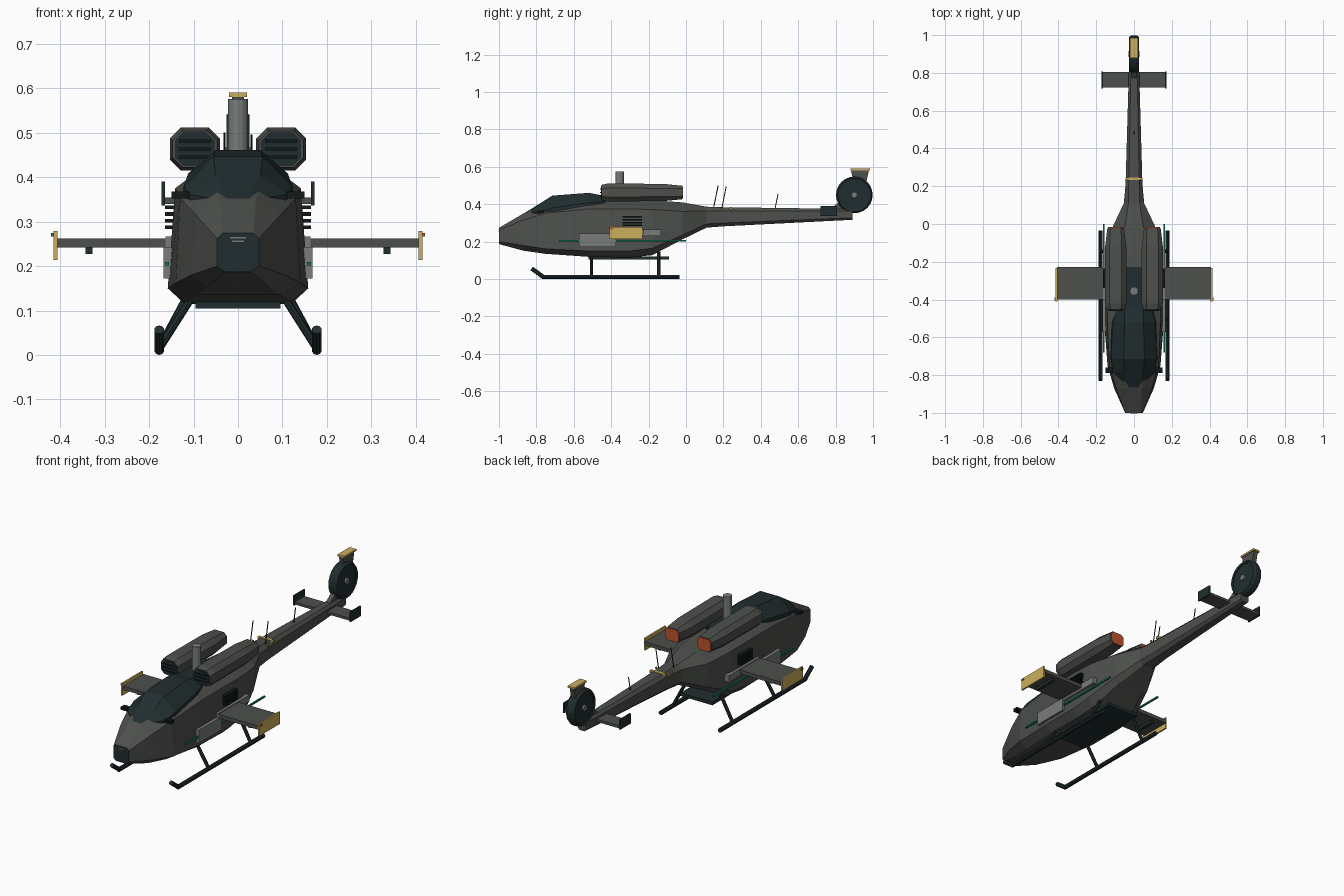
import bpy, bmesh, math
from mathutils import Vector

if "Cube" in bpy.data.objects:
    bpy.data.objects.remove(bpy.data.objects["Cube"])


def mat(name, r, g, b):
    m = bpy.data.materials.new(name)
    m.diffuse_color = (r, g, b, 1)
    m.use_nodes = True
    m.node_tree.nodes["Principled BSDF"].inputs["Base Color"].default_value = m.diffuse_color
    return m


BODY = mat("olive grey", .075, .08, .073)
DARK = mat("dark teal", .015, .027, .029)
BLACK = mat("near black", .006, .009, .01)
LIGHT = mat("light grey", .19, .2, .195)
GOLD = mat("gold", .6, .43, .11)
ORANGE = mat("exhaust orange", .5, .09, .025)
GREEN = mat("green", .006, .2, .12)


def finish(name, bm, *mats):
    bmesh.ops.recalc_face_normals(bm, faces=bm.faces[:])
    me = bpy.data.meshes.new(name)
    bm.to_mesh(me)
    bm.free()
    for m in mats:
        me.materials.append(m)
    ob = bpy.data.objects.new(name, me)
    bpy.context.collection.objects.link(ob)
    return ob


def box(name, x, y, z, m):
    """Box from (min, max) pairs."""
    bm = bmesh.new()
    bmesh.ops.create_cube(bm, size=1)
    for v in bm.verts:
        v.co = [(a + b) / 2 + c * (b - a) for c, (a, b) in zip(v.co, (x, y, z))]
    return finish(name, bm, m)


def side_box(name, x, y, z, m):
    """Box on both sides of the aircraft."""
    for s, side in ((1, "right"), (-1, "left")):
        box(f"{name}_{side}", sorted((s * x[0], s * x[1])), y, z, m)


def rod(name, a, b, r, m, sides=10):
    a, b = Vector(a), Vector(b)
    d = b - a
    bm = bmesh.new()
    bmesh.ops.create_cone(bm, cap_ends=True, segments=sides, radius1=r, radius2=r, depth=d.length)
    rot = d.to_track_quat('Z', 'Y')
    for v in bm.verts:
        v.co = rot @ v.co + (a + b) / 2
    return finish(name, bm, m)


def loft(name, rings, mats, front=0, back=0):
    """Skin a list of equal closed rings; caps take their own material index."""
    bm = bmesh.new()
    vr = [[bm.verts.new(p) for p in ring] for ring in rings]
    n = len(vr[0])
    for a, b in zip(vr, vr[1:]):
        for i in range(n):
            bm.faces.new((a[i], a[(i + 1) % n], b[(i + 1) % n], b[i]))
    bm.faces.new(vr[0]).material_index = front
    bm.faces.new(vr[-1]).material_index = back
    return finish(name, bm, *mats)


def mirrored(y, half):
    """Closed cross-section from its right half, listed bottom to top."""
    return [(x, y, z) for x, z in half] + [(-x, y, z) for x, z in reversed(half)]


def prism(name, pts, x0, x1, m):
    """Side profile (y, z) extruded across x."""
    return loft(name, [[(x, y, z) for y, z in pts] for x in (x0, x1)], [m])


# Fuselage and tail boom: y, then (half width, z) at belly, lower side, upper side, roof
sections = [
    (-1.0, (.030, .187), (.047, .200), (.047, .262), (.035, .274)),
    (-.87, (.070, .152), (.105, .180), (.095, .315), (.040, .350)),
    (-.75, (.095, .135), (.140, .162), (.130, .352), (.060, .400)),
    (-.52, (.118, .119), (.158, .150), (.141, .375), (.055, .440)),
    (-.30, (.120, .115), (.158, .150), (.141, .375), (.055, .430)),
    (-.18, (.115, .128), (.154, .165), (.139, .372), (.055, .422)),
    (-.02, (.075, .212), (.108, .235), (.115, .362), (.050, .410)),
    (.11, (.030, .275), (.052, .295), (.054, .365), (.030, .387)),
    (.20, (.026, .282), (.045, .300), (.045, .365), (.028, .384)),
    (.89, (.015, .317), (.025, .328), (.025, .365), (.015, .375)),
]
loft("fuselage", [mirrored(s[0], s[1:]) for s in sections], [BODY, DARK], front=1)

# Nose sensor slots
for i in range(2):
    box(f"nose_slot_{i}", (-.018 + .004 * i, .018 - .004 * i), (-1.002, -.99),
        (.262 - i * .008, .265 - i * .008), LIGHT)

# Canopy glass: y, base, shoulder, roof
canopy = [
    (-.865, (.028, .335), (.030, .347), (.026, .352)),
    (-.785, (.108, .340), (.112, .362), (.050, .402)),
    (-.715, (.125, .352), (.122, .380), (.055, .446)),
    (-.52, (.118, .385), (.112, .408), (.050, .461)),
    (-.43, (.090, .395), (.092, .415), (.048, .444)),
]
loft("canopy", [mirrored(c[0], c[1:]) for c in canopy], [DARK])
side_box("canopy_sensor", (.110, .150), (-.79, -.76), (.352, .368), BLACK)

# Roof deck and rotor mast
box("roof_deck", (-.042, .042), (-.44, -.23), (.40, .445), DARK)
rod("rotor_mast", (0, -.355, .42), (0, -.355, .575), .023, LIGHT, 14)


def octagon(cx, y, cz, hw, hh, c):
    return [(cx + a, y, cz + b) for a, b in (
        (hw, hh - c), (hw - c, hh), (c - hw, hh), (-hw, hh - c),
        (-hw, c - hh), (c - hw, -hh), (hw - c, -hh), (hw, c - hh))]


# Engine pods with slatted intakes and orange exhausts
for s, side in ((1, "right"), (-1, "left")):
    cx = s * .097
    loft(f"engine_pod_{side}", [octagon(cx, y, .463, w, h, c) for y, w, h, c in (
        (-.45, .050, .041, .022), (-.42, .056, .048, .024),
        (-.12, .056, .046, .024), (-.02, .044, .036, .016))], [BODY])
    loft(f"intake_{side}", [octagon(cx, y, .463, .044, .037, .018) for y in (-.455, -.445)], [DARK])
    loft(f"exhaust_{side}", [octagon(cx, y, .463, .040, .033, .014) for y in (-.025, -.016)], [ORANGE])
    for i in range(3):
        z = .445 + i * .018
        box(f"intake_slat_{side}_{i}", (cx - .036, cx + .036), (-.46, -.45), (z - .003, z + .003), BLACK)

# Side details: panels, green stripe, vents
side_box("side_panel", (.14, .168), (-.573, -.375), (.172, .243), LIGHT)
side_box("wing_root_panel", (.13, .163), (-.40, -.134), (.23, .266), LIGHT)
side_box("side_stripe", (.155, .164), (-.68, 0), (.201, .209), GREEN)
for i in range(4):
    side_box(f"vent_{i}", (.13, .164), (-.34, -.235), (.283 + i * .015, .291 + i * .015), BLACK)

# Stub wings with end plates, lights and hardpoints
side_box("stub_wing", (.13, .408), (-.40, -.228), (.242, .262), BODY)
side_box("wing_end_plate", (.406, .415), (-.41, -.232), (.214, .279), GOLD)
side_box("hardpoint", (.327, .343), (-.38, -.25), (.227, .243), DARK)
box("nav_light_left", (-.420, -.414), (-.405, -.39), (.266, .274), GREEN)
box("nav_light_right", (.414, .420), (-.405, -.39), (.266, .274), ORANGE)

# Belly plate and skids
box("belly_plate", (-.095, .095), (-.52, -.09), (.105, .122), DARK)
for s, side in ((1, "right"), (-1, "left")):
    x = s * .177
    rod(f"skid_{side}", (x, -.77, .0115), (x, -.035, .0115), .0115, DARK)
    rod(f"skid_tip_{side}", (x, -.765, .0125), (x, -.825, .057), .0115, DARK)
    for y, z, name in ((-.505, .125, "front"), (-.145, .145, "rear")):
        rod(f"skid_leg_{name}_{side}", (s * .107, y, z), (x, y, .015), .009, DARK, 8)

# Tailplane
box("tailplane", (-.168, .168), (.722, .805), (.340, .354), BODY)
side_box("tailplane_end_plate", (.164, .172), (.718, .808), (.336, .390), DARK)

# Tail fin, shrouded tail rotor
prism("tail_fin", [(.75, .36), (.83, .42), (.895, .52), (.882, .582), (.978, .582),
                   (.960, .50), (.89, .40), (.89, .335)], -.013, .013, BODY)
box("fin_cap", (-.020, .020), (.880, .984), (.580, .590), GOLD)
rod("tail_rotor_disc", (-.018, .9, .45), (.018, .9, .45), .085, DARK, 24)
shroud = bmesh.new()
prof = ((.080, -.022), (.090, -.026), (.098, -.014), (.098, .014), (.090, .026), (.080, .022))
rings = []
for k in range(24):
    t = 2 * math.pi * k / 24
    rings.append([shroud.verts.new((x, .9 + r * math.cos(t), .45 + r * math.sin(t))) for r, x in prof])
for k in range(24):
    a, b = rings[k], rings[(k + 1) % 24]
    for i in range(6):
        shroud.faces.new((a[i], a[(i + 1) % 6], b[(i + 1) % 6], b[i]))
finish("tail_rotor_shroud", shroud, DARK)
rod("tail_rotor_hub", (-.028, .9, .45), (.028, .9, .45), .016, LIGHT, 12)

# Boom band and whip antennas
box("boom_band", (-.045, .045), (.232, .246), (.372, .386), GOLD)
side_box("boom_light", (.040, .048), (.185, .195), (.374, .382), GOLD)
for i, (x, y, y2, z2) in enumerate(((-.03, .145, .172, .50), (.03, .19, .215, .495), (0, .475, .492, .455))):
    rod(f"antenna_{i}", (x, y, .37), (x, y2, z2), .0025, BLACK, 6)
